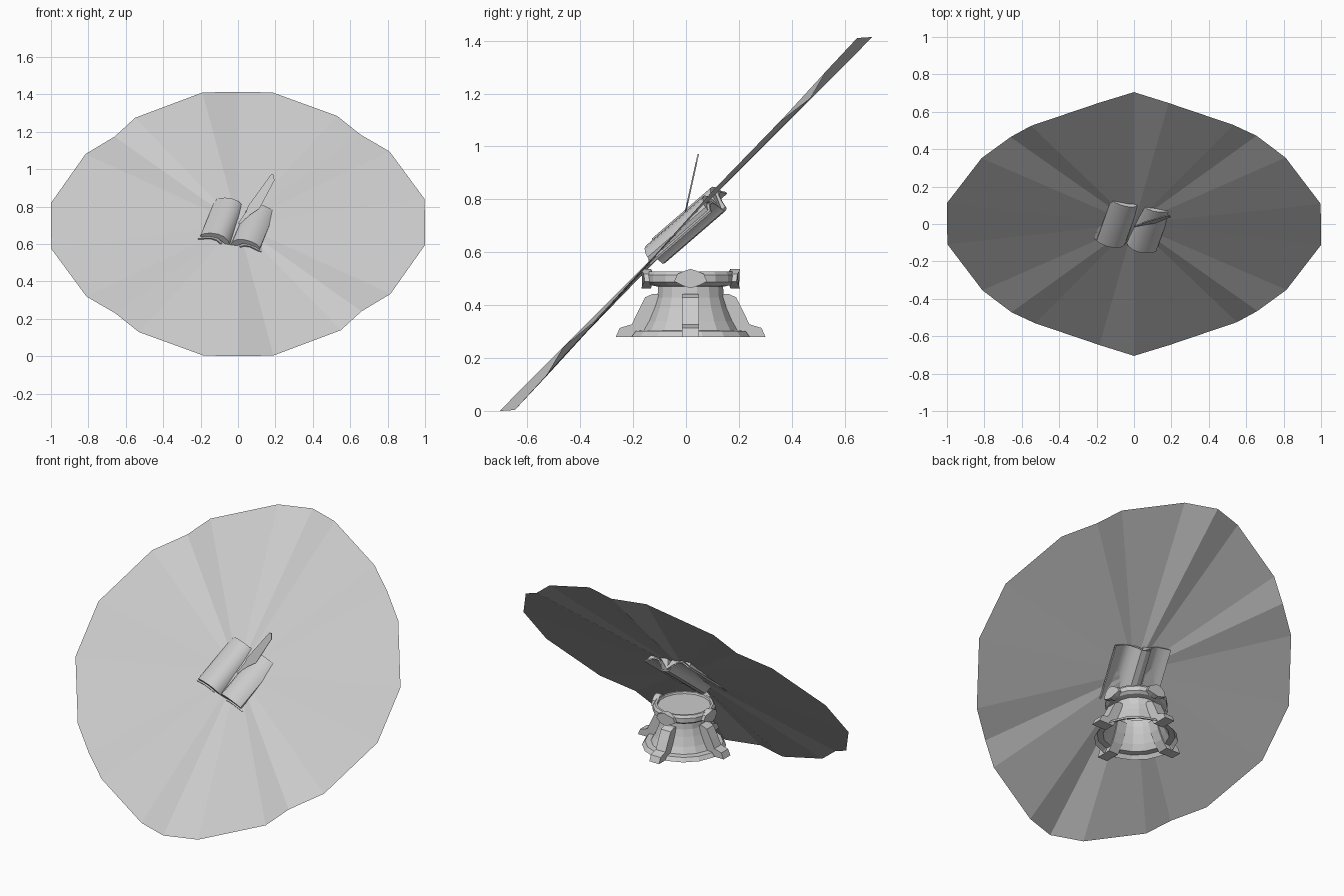
import bpy, bmesh, math
from mathutils import Vector, Matrix

if "Cube" in bpy.data.objects:
    bpy.data.objects.remove(bpy.data.objects["Cube"])

grey = bpy.data.materials.new("stone_grey")
grey.diffuse_color = (0.6, 0.6, 0.6, 1)
grey.use_nodes = True
grey.node_tree.nodes["Principled BSDF"].inputs["Base Color"].default_value = grey.diffuse_color


def make(name, verts, faces, recalc=True):
    bm = bmesh.new()
    vs = [bm.verts.new(v) for v in verts]
    for f in faces:
        bm.faces.new([vs[i] for i in f])
    if recalc:
        bmesh.ops.recalc_face_normals(bm, faces=bm.faces)
    me = bpy.data.meshes.new(name)
    bm.to_mesh(me)
    bm.free()
    me.materials.append(grey)
    ob = bpy.data.objects.new(name, me)
    bpy.context.collection.objects.link(ob)
    return ob


def prism(name, profile, to_world, half):
    """Extrude a 2D profile between -half and +half, placed by to_world(a, b, t)."""
    n = len(profile)
    verts = [to_world(a, b, t) for t in (-half, half) for a, b in profile]
    faces = [[i, (i + 1) % n, n + (i + 1) % n, n + i] for i in range(n)]
    faces += [list(range(n)), list(range(n, 2 * n))]
    return make(name, verts, faces)


def smooth(ob, angle):
    bpy.ops.object.select_all(action='DESELECT')
    ob.select_set(True)
    bpy.context.view_layer.objects.active = ob
    bpy.ops.object.shade_smooth_by_angle(angle=math.radians(angle))


# Tilted rippled disc: half the rim, the rest by a half turn about its centre
MID = 0.707
rim = [(0.0, 0.705, 1.414), (0.185, 0.647, 1.41), (0.53, 0.53, 1.285), (0.655, 0.472, 1.185),
       (0.81, 0.355, 1.095), (0.998, 0.108, 0.84), (1.0, -0.112, 0.595), (0.815, -0.352, 0.333),
       (0.66, -0.465, 0.24), (0.55, -0.525, 0.139), (0.19, -0.647, 0.004)]
rim += [(-x, -y, 2 * MID - z) for x, y, z in rim]
n = len(rim)
make("disc", [(0, 0, MID)] + rim, [[0, 1 + (i + 1) % n, 1 + i] for i in range(n)], recalc=False)

# Open book: cross-section run along the spine direction
along = Vector((0.26, 0.73, 0.63)).normalized()
across = Vector((0.96, -0.18, -0.21))
across = (across - along * across.dot(along)).normalized()
up = across.cross(along)
spine_mid = Vector((-0.002, -0.005, 0.705))


def book_space(a, b, t):
    return spine_mid + across * a + up * b + along * t


def both_sides(top, bottom):
    mirrored = lambda pts: [(-a, b) for a, b in reversed(pts)]
    return mirrored(top) + top[1:] + list(reversed(bottom)) + mirrored(bottom)[::-1][1:]


page_top = [(0, -0.025), (0.012, 0.004), (0.035, 0.028), (0.07, 0.038), (0.11, 0.035),
            (0.145, 0.022), (0.165, 0.005)]
page_low = [(0, -0.045), (0.03, -0.02), (0.07, 0.008), (0.11, 0.01), (0.145, 0.0), (0.163, -0.01)]
cover_low = [(0, -0.062), (0.03, -0.057), (0.045, -0.03), (0.075, -0.004), (0.11, 0.0),
             (0.15, -0.014), (0.175, -0.024)]
cover_top = [(0, -0.054), (0.027, -0.05), (0.04, -0.024), (0.075, 0.004), (0.11, 0.008),
             (0.15, -0.006), (0.177, -0.016)]
for name, top, low, half in (("pages", page_top, page_low, 0.15),
                             ("book_cover", cover_top, cover_low, 0.158)):
    for side, label in ((-1, "left"), (1, "right")):
        outline = [(side * a, b) for a, b in top + low[::-1]]
        smooth(prism(label + "_" + name, outline, book_space, half), 35)

# Quill: thin leaning blade with a narrow stem
quill = [(0.0, 0.71), (0.008, 0.705), (0.065, 0.757), (0.115, 0.79), (0.195, 0.94),
         (0.19, 0.972), (0.175, 0.97), (0.055, 0.805), (0.043, 0.772)]
prism("quill", quill, lambda a, b, t: (a, 0.002 + (b - 0.77) * 0.22 + t, b), 0.003)

# Pedestal body: turned profile, open underneath
PY, SIDES = 0.0175, 16
turned = [(0.228, 0.28), (0.212, 0.302), (0.18, 0.305), (0.16, 0.34), (0.14, 0.39), (0.128, 0.43),
          (0.125, 0.47), (0.155, 0.476), (0.17, 0.488), (0.17, 0.514), (0.16, 0.528),
          (0.147, 0.528), (0.143, 0.518)]
verts, faces = [], []
for r, z in turned:
    for k in range(SIDES):
        a = 2 * math.pi * (k + 0.5) / SIDES
        verts.append((r * math.cos(a), PY + r * math.sin(a), z))
for j in range(len(turned) - 1):
    for k in range(SIDES):
        q = (k + 1) % SIDES
        faces.append([j * SIDES + k, j * SIDES + q, (j + 1) * SIDES + q, (j + 1) * SIDES + k])
faces.append([(len(turned) - 1) * SIDES + k for k in range(SIDES)])
make("pedestal", verts, faces, recalc=False)

# Four buttresses with feet, and four pointed bosses on the top ring
buttress = [(0.283, 0.28), (0.268, 0.314), (0.222, 0.328), (0.2, 0.375), (0.172, 0.43),
            (0.145, 0.442), (0.115, 0.442), (0.13, 0.38), (0.155, 0.325), (0.19, 0.28)]
boss = [(-0.062, 0.49), (-0.03, 0.474), (0, 0.464), (0.03, 0.474), (0.062, 0.49),
        (0.05, 0.518), (0.02, 0.531), (0, 0.537), (-0.02, 0.531), (-0.05, 0.518)]
for k in range(4):
    turn = Matrix.Translation((0, PY, 0)) @ Matrix.Rotation(k * math.pi / 2, 4, 'Z')
    prism(f"buttress_{k + 1}", buttress, lambda a, b, t: turn @ Vector((a, t, b)), 0.032)
    prism(f"ring_boss_{k + 1}", boss,
          lambda a, b, t: turn @ Vector((0.168 + t - 0.3 * max(0, abs(a) - 0.02), a, b)), 0.018)
